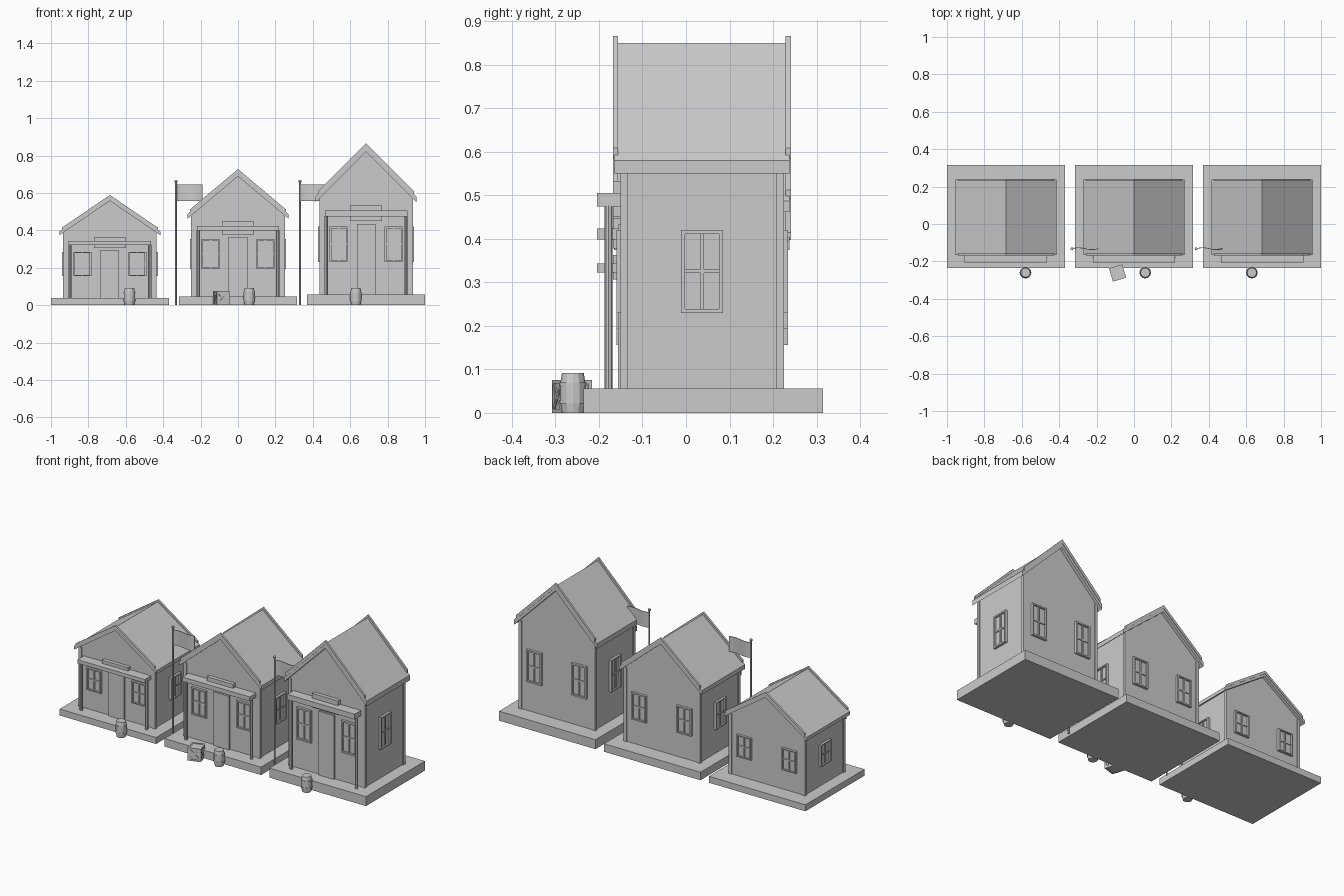
import bpy, bmesh, math
from mathutils import Matrix, Vector

cube = bpy.data.objects.get("Cube")
if cube:
    bpy.data.objects.remove(cube, do_unlink=True)

grey = bpy.data.materials.new("plain_grey")
grey.use_nodes = True
TONE = (0.6, 0.6, 0.6, 1)
grey.diffuse_color = TONE
grey.node_tree.nodes["Principled BSDF"].inputs["Base Color"].default_value = TONE


def finish(name, bm, matrix=Matrix()):
    bm.transform(matrix)
    bmesh.ops.recalc_face_normals(bm, faces=bm.faces)
    mesh = bpy.data.meshes.new(name)
    bm.to_mesh(mesh)
    bm.free()
    mesh.materials.append(grey)
    obj = bpy.data.objects.new(name, mesh)
    bpy.context.collection.objects.link(obj)
    return obj


def box(bm, x, y, z, matrix=Matrix()):
    """Box from (low, high) pairs on each axis."""
    size = Matrix.Diagonal((x[1] - x[0], y[1] - y[0], z[1] - z[0], 1))
    mid = Matrix.Translation((sum(x) / 2, sum(y) / 2, sum(z) / 2))
    bmesh.ops.create_cube(bm, size=1, matrix=matrix @ mid @ size)


def prism(bm, profile, y0, y1):
    """Extrude an x-z profile along y."""
    face = bm.faces.new([bm.verts.new((x, y0, z)) for x, z in profile])
    out = bmesh.ops.extrude_face_region(bm, geom=[face])
    moved = [v for v in out["geom"] if isinstance(v, bmesh.types.BMVert)]
    bmesh.ops.translate(bm, verts=moved, vec=(0, y1 - y0, 0))


def chevron(half, apex, thick):
    """Profile of a gable strip at 45 degrees."""
    return [(-half, apex - half), (0, apex), (half, apex - half),
            (half, apex - half - thick), (0, apex - thick), (-half, apex - half - thick)]


def window(bm, x, y, turn):
    """Framed window with cross bars, facing -y before turning."""
    m = Matrix.Translation((x, y, 0.325)) @ Matrix.Rotation(turn, 4, "Z")
    w, h, f = 0.048, 0.095, 0.009
    box(bm, (-w, w), (-0.004, 0.005), (-h, h), m)
    for s in (-1, 1):
        box(bm, sorted((s * w, s * (w - f))), (-0.014, 0), (-h, h), m)
        box(bm, (f - w, w - f), (-0.014, 0), sorted((s * h, s * (h - f))), m)
    box(bm, (-0.004, 0.004), (-0.010, 0), (f - h, h - f), m)
    box(bm, (f - w, w - f), (-0.009, 0), (-0.004, 0.004), m)


FRONT, BACK, MID, SIDE, BASE = -0.146, 0.22, 0.037, 0.243, 0.056


def house(tag, x, stretch):
    place = Matrix.Translation((x, 0, 0)) @ Matrix.Diagonal((1, 1, stretch, 1))

    def part(name, build):
        bm = bmesh.new()
        build(bm)
        finish(f"{tag}_house_{name}", bm, place)

    def corners(bm):
        for sx in (-1, 1):
            for y in (FRONT - 0.005, BACK - 0.012):
                box(bm, sorted((sx * 0.25, sx * 0.232)), (y, y + 0.017), (BASE, 0.575))

    def barge(bm):
        for y in (-0.168, 0.229):
            prism(bm, chevron(0.257, 0.866, 0.024), y, y + 0.012)

    def windows(bm):
        for s in (-1, 1):
            window(bm, s * 0.147, FRONT, 0)
            window(bm, s * 0.147, BACK, math.pi)
            window(bm, s * SIDE, MID, s * math.pi / 2)

    def posts(bm):
        for s in (-1, 1):
            bmesh.ops.create_cone(bm, cap_ends=True, segments=8, radius1=0.009, radius2=0.009,
                                  depth=0.42, matrix=Matrix.Translation((s * 0.213, -0.178, 0.266)))

    part("plinth", lambda b: box(b, (-0.315, 0.315), (-0.235, 0.315), (0, BASE)))
    part("walls", lambda b: prism(b, [(-SIDE, BASE), (SIDE, BASE), (SIDE, 0.578), (0, 0.821),
                                      (-SIDE, 0.578)], FRONT, BACK))
    part("corner_boards", corners)
    part("roof", lambda b: prism(b, chevron(0.27, 0.85, 0.03), -0.165, 0.238))
    part("barge_boards", barge)
    part("windows", windows)
    part("door", lambda b: box(b, (-0.05, 0.05), (FRONT - 0.01, FRONT), (BASE, 0.433)))
    part("porch_posts", posts)
    part("awning", lambda b: box(b, (-0.22, 0.22), (-0.205, FRONT), (0.474, 0.505)))
    part("blank_signboard", lambda b: box(b, (-0.085, 0.085), (-0.168, FRONT), (0.45, 0.533)))


for tag, x, stretch in (("small", -0.685, 0.68), ("middle", 0, 0.84), ("tall", 0.685, 1)):
    house(tag, x, stretch)


def lathe(bm, rings, sides):
    """Closed solid through (radius, height) rings."""
    loops = [[bm.verts.new((r * math.cos(math.tau * i / sides), r * math.sin(math.tau * i / sides), z))
              for i in range(sides)] for r, z in rings]
    for a, b in zip(loops, loops[1:]):
        for i in range(sides):
            j = (i + 1) % sides
            bm.faces.new((a[i], a[j], b[j], b[i]))
    bm.faces.new(loops[0][::-1])
    bm.faces.new(loops[-1])


# Barrels with two hoops
for x in (-0.58, 0.06, 0.63):
    bm = bmesh.new()
    lathe(bm, [(0.025, 0), (0.03, 0.03), (0.03, 0.062), (0.025, 0.092)], 12)
    for z in (0.022, 0.062):
        lathe(bm, [(0.0315, z), (0.0315, z + 0.008)], 12)
    finish("barrel", bm, Matrix.Translation((x, -0.26, 0)))

# Crate with framed, cross-braced sides
bm = bmesh.new()
R = 0.037
box(bm, (-0.033, 0.033), (-0.033, 0.033), (0.003, 0.073))
for k in range(4):
    turn = Matrix.Rotation(k * math.pi / 2, 4, "Z")
    box(bm, (-R, -R + 0.009), (-R, -R + 0.009), (0, 0.076), turn)
    for z in (0, 0.067):
        box(bm, (-R, R), (-R, -R + 0.009), (z, z + 0.009), turn)
    for s in (-1, 1):
        brace = turn @ Matrix.Translation((0, 0, 0.038)) @ Matrix.Rotation(s * math.pi / 4, 4, "Y")
        box(bm, (-0.041, 0.041), (-0.036, -0.03), (-0.004, 0.004), brace)
finish("crate", bm, Matrix.Translation((-0.088, -0.262, 0)) @ Matrix.Rotation(math.radians(17), 4, "Z"))

# Flagpoles with waving flags
for x in (-0.332, 0.332):
    place = Matrix.Translation((x, -0.132, 0))
    bm = bmesh.new()
    lathe(bm, [(0.005, 0), (0.005, 0.655), (0.008, 0.657), (0.008, 0.666), (0.003, 0.668)], 8)
    finish("flagpole", bm, place)
    bm = bmesh.new()
    wave = [(0.142 * i / 12, 0.005 * math.sin(math.tau * i / 12)) for i in range(13)]
    outline = [(u, v + 0.002) for u, v in wave] + [(u, v - 0.002) for u, v in reversed(wave)]
    prism(bm, [(u, v) for u, v in outline], 0, 0.09)
    upright = Matrix(((1, 0, 0, 0), (0, 0, 1, 0), (0, 1, 0, 0.556), (0, 0, 0, 1)))
    finish("flag", bm, place @ upright)
